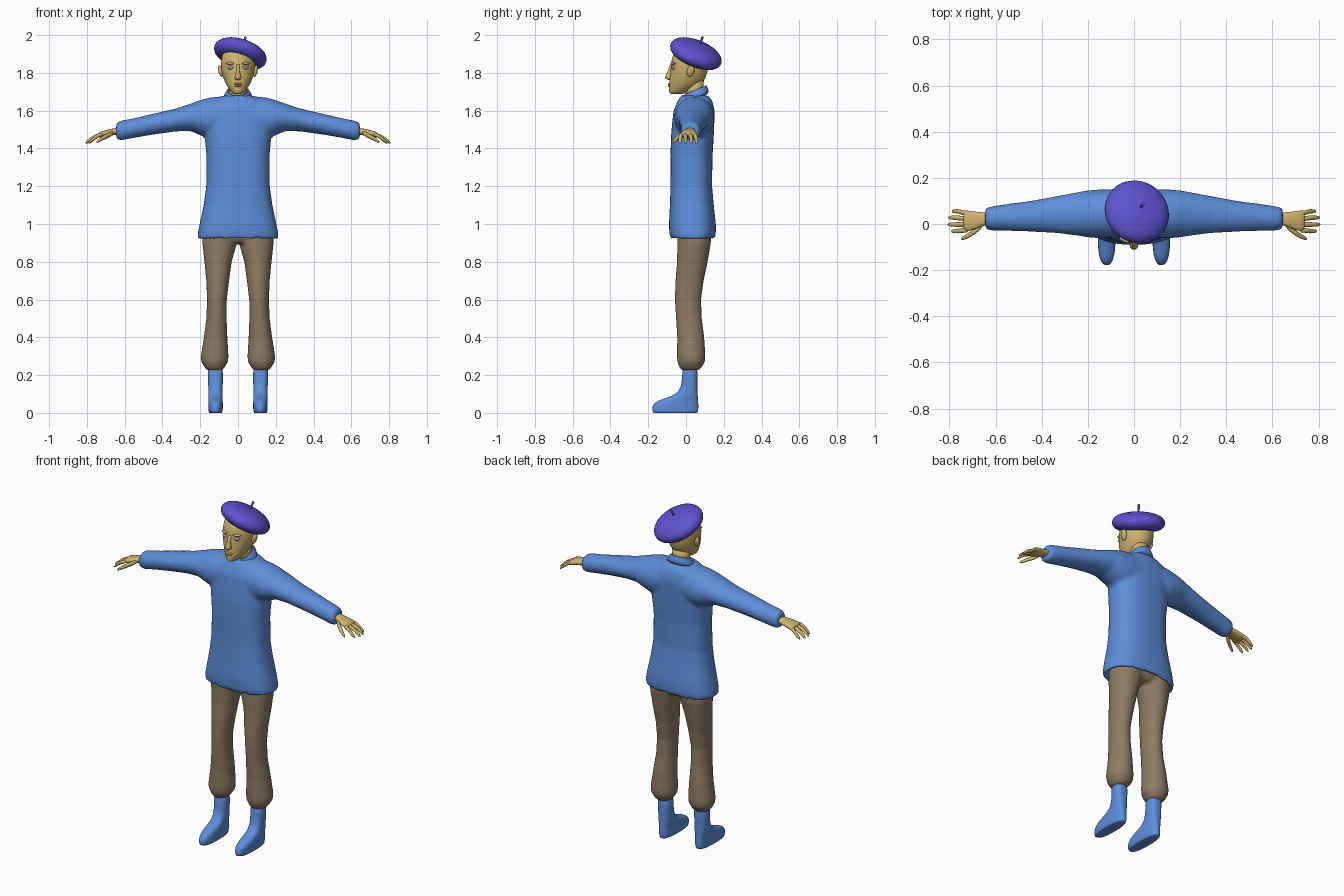
import bpy, bmesh, math
from mathutils import Matrix, Vector


def material(name, rgb):
    m = bpy.data.materials.new(name)
    m.diffuse_color = (*rgb, 1)
    return m


BLUE = material("knit blue", (0.11, 0.27, 0.70))
BROWN = material("trouser brown", (0.27, 0.20, 0.125))
SKIN = material("skin tan", (0.62, 0.45, 0.15))
VIOLET = material("hat violet", (0.11, 0.085, 0.62))
EYE = material("eye grey blue", (0.26, 0.32, 0.56))


def loft(bm, rings, axis="z", n=2.0, sides=32, tilt=0.0):
    """Closed skin through superellipse rings (position, a0, a1, b0, b1)."""
    loops = []
    for ring in rings:
        t, a0, a1, b0, b1 = ring
        loop = []
        for i in range(sides):
            ang = 2 * math.pi * i / sides
            c, s = math.cos(ang), math.sin(ang)
            a = (a0 + a1) / 2 + (a1 - a0) / 2 * math.copysign(abs(c) ** (2 / n), c)
            b = (b0 + b1) / 2 + (b1 - b0) / 2 * math.copysign(abs(s) ** (2 / n), s)
            co = (a, b, t + tilt * (b - 0.04)) if axis == "z" else (t, a, b)
            loop.append(bm.verts.new(co))
        loops.append(loop)
    for p, q in zip(loops, loops[1:]):
        for i in range(sides):
            j = (i + 1) % sides
            bm.faces.new((p[i], p[j], q[j], q[i]))
    bm.faces.new(loops[0][::-1])
    bm.faces.new(loops[-1])


def sym(z, x, y0, y1):
    return (z, -x, x, y0, y1)


def ball(bm, centre, size, rot=Matrix()):
    bmesh.ops.create_uvsphere(bm, u_segments=20, v_segments=12, radius=1,
                              matrix=Matrix.Translation(centre) @ rot @ Matrix.Diagonal((*size, 1)))


def finish(name, bm, mat, mirror=False, subdiv=0, voxel=0, smooth=4):
    bmesh.ops.recalc_face_normals(bm, faces=bm.faces)
    me = bpy.data.meshes.new(name)
    bm.to_mesh(me)
    bm.free()
    me.materials.append(mat)
    for p in me.polygons:
        p.use_smooth = True
    ob = bpy.data.objects.new(name, me)
    bpy.context.collection.objects.link(ob)
    if voxel:
        r = ob.modifiers.new("blend", "REMESH")
        r.mode = "VOXEL"
        r.voxel_size = voxel
        r.use_smooth_shade = True
        s = ob.modifiers.new("soften", "SMOOTH")
        s.factor = 0.5
        s.iterations = smooth
    if mirror:
        ob.modifiers.new("mirror", "MIRROR")
    if subdiv:
        u = ob.modifiers.new("subdivide", "SUBSURF")
        u.levels = u.render_levels = subdiv
    return ob


# Sweater: hollow hem, body and one long loft through both sleeves
bm = bmesh.new()
loft(bm, [sym(0.965, 0.18, -0.06, 0.13), sym(0.925, 0.195, -0.07, 0.14),
          sym(0.922, 0.214, -0.082, 0.153), sym(0.95, 0.213, -0.088, 0.158),
          sym(1.0, 0.203, -0.09, 0.158), sym(1.1, 0.182, -0.085, 0.147),
          sym(1.2, 0.168, -0.082, 0.138), sym(1.35, 0.166, -0.082, 0.14),
          sym(1.45, 0.175, -0.08, 0.146), sym(1.53, 0.18, -0.074, 0.15),
          sym(1.6, 0.165, -0.066, 0.152), sym(1.65, 0.13, -0.045, 0.14),
          sym(1.68, 0.08, -0.025, 0.12)], n=2.5, sides=48)
half = [(0.08, -0.06, 0.15, 1.46, 1.676), (0.15, -0.062, 0.15, 1.45, 1.67),
        (0.2, -0.058, 0.146, 1.47, 1.656), (0.25, -0.05, 0.137, 1.492, 1.638),
        (0.33, -0.04, 0.122, 1.49, 1.611), (0.45, -0.033, 0.1, 1.473, 1.584),
        (0.55, -0.03, 0.087, 1.456, 1.56), (0.615, -0.029, 0.077, 1.443, 1.548),
        (0.637, -0.024, 0.072, 1.445, 1.54), (0.645, -0.015, 0.063, 1.455, 1.53)]
loft(bm, [(-r[0], *r[1:]) for r in half[::-1]] + half, axis="x")
finish("sweater", bm, BLUE, voxel=0.011)

# Collar: stands up at the back, dips under the chin
bm = bmesh.new()
loft(bm, [sym(1.65, 0.088, -0.035, 0.128), sym(1.68, 0.074, -0.032, 0.118),
          sym(1.70, 0.062, -0.029, 0.112), sym(1.708, 0.056, -0.025, 0.108),
          sym(1.703, 0.05, -0.018, 0.1), sym(1.67, 0.047, -0.012, 0.092)], tilt=0.42)
finish("collar", bm, BLUE, subdiv=1)

# Trousers: two puffed legs blended into a pelvis
bm = bmesh.new()
leg = [(0.225, 0.083, 0.162, -0.022, 0.065), (0.24, 0.072, 0.176, -0.035, 0.083),
       (0.27, 0.052, 0.195, -0.046, 0.1), (0.3, 0.05, 0.197, -0.048, 0.103),
       (0.4, 0.056, 0.181, -0.047, 0.097), (0.5, 0.06, 0.168, -0.053, 0.084),
       (0.6, 0.059, 0.164, -0.06, 0.08), (0.7, 0.047, 0.168, -0.056, 0.094),
       (0.8, 0.033, 0.178, -0.048, 0.115), (0.9, 0.005, 0.189, -0.046, 0.132),
       (0.98, -0.02, 0.185, -0.046, 0.135)]
loft(bm, leg)
loft(bm, [(z, -b, -a, c, d) for z, a, b, c, d in leg])
loft(bm, [sym(0.9, 0.08, -0.03, 0.11), sym(0.93, 0.17, -0.045, 0.13),
          sym(1.02, 0.16, -0.045, 0.125)])
finish("trousers", bm, BROWN, voxel=0.01)

# Boots
bm = bmesh.new()
loft(bm, [(0.0, 0.09, 0.148, -0.165, 0.055), (0.0, 0.083, 0.155, -0.175, 0.062),
          (0.02, 0.08, 0.157, -0.181, 0.066), (0.045, 0.08, 0.157, -0.177, 0.066),
          (0.065, 0.081, 0.157, -0.15, 0.064), (0.08, 0.081, 0.157, -0.1, 0.063),
          (0.1, 0.081, 0.157, -0.052, 0.062), (0.13, 0.081, 0.157, -0.028, 0.06),
          (0.18, 0.08, 0.159, -0.02, 0.06), (0.26, 0.079, 0.162, -0.02, 0.064)], n=2.5)
finish("boots", bm, BLUE, mirror=True, subdiv=1)

# Hands: palm, four fingers and a thumb
bm = bmesh.new()
loft(bm, [(0.61, 0.0, 0.05, 1.475, 1.512), (0.65, -0.006, 0.05, 1.472, 1.508),
          (0.69, -0.025, 0.054, 1.465, 1.5), (0.725, -0.033, 0.06, 1.457, 1.49),
          (0.742, -0.03, 0.058, 1.458, 1.483)], axis="x", n=2.4, sides=20)


def finger(points):
    loft(bm, [(x, y - r, y + r, z - r, z + r) for x, y, z, r in points], axis="x", sides=10)


for y, tip in ((-0.027, 0.793), (-0.002, 0.808), (0.024, 0.806), (0.048, 0.79)):
    end = y * 1.15
    finger([(0.715, y, 1.474, 0.011), (0.745, y, 1.468, 0.0115), (tip - 0.035, end, 1.456, 0.0105),
            (tip - 0.008, end, 1.435, 0.009), (tip, end, 1.427, 0.004)])
finger([(0.655, -0.004, 1.485, 0.012), (0.69, -0.032, 1.468, 0.015), (0.72, -0.052, 1.452, 0.012),
        (0.742, -0.062, 1.438, 0.009), (0.75, -0.065, 1.433, 0.004)])
finish("hands", bm, SKIN, mirror=True, subdiv=1)

# Neck
bm = bmesh.new()
loft(bm, [sym(1.64, 0.047, -0.005, 0.09), sym(1.78, 0.05, 0.0, 0.095)], sides=24)
finish("neck", bm, SKIN)

# Head with narrow jaw
bm = bmesh.new()
loft(bm, [sym(1.688, 0.016, -0.08, -0.025), sym(1.692, 0.028, -0.089, 0.0),
          sym(1.71, 0.044, -0.091, 0.035), sym(1.735, 0.062, -0.09, 0.075),
          sym(1.765, 0.075, -0.088, 0.1), sym(1.8, 0.087, -0.083, 0.115),
          sym(1.85, 0.092, -0.08, 0.12), sym(1.89, 0.088, -0.072, 0.115),
          sym(1.92, 0.072, -0.052, 0.095), sym(1.938, 0.04, -0.02, 0.06)])
finish("head", bm, SKIN, subdiv=1)

# Nose, lips and brows
bm = bmesh.new()
loft(bm, [sym(1.763, 0.012, -0.096, -0.07), sym(1.773, 0.019, -0.112, -0.07),
          sym(1.785, 0.015, -0.108, -0.07), sym(1.81, 0.009, -0.097, -0.07),
          sym(1.845, 0.009, -0.084, -0.07)], sides=16)
ball(bm, (0, -0.087, 1.741), (0.023, 0.009, 0.006))
ball(bm, (0, -0.087, 1.731), (0.019, 0.009, 0.006))
for side in (-1, 1):
    ball(bm, (side * 0.042, -0.069, 1.85), (0.024, 0.009, 0.007),
         Matrix.Rotation(side * 0.45, 4, "Z"))
finish("face_features", bm, SKIN)

# Ears
bm = bmesh.new()
ball(bm, (0.092, 0.025, 1.81), (0.012, 0.019, 0.032),
     Matrix.Rotation(-0.2, 4, "X") @ Matrix.Rotation(0.2, 4, "Y"))
finish("ears", bm, SKIN, mirror=True)

# Eyes
bm = bmesh.new()
ball(bm, (0.039, -0.066, 1.828), (0.018, 0.011, 0.010), Matrix.Rotation(0.35, 4, "Z"))
finish("eyes", bm, EYE, mirror=True)

# Beret: puffed disc tipped back and to one side, with a short stalk
bm = bmesh.new()
profile = [(0.07, -0.03), (0.088, -0.046), (0.125, -0.036), (0.147, -0.01), (0.143, 0.02),
           (0.115, 0.045), (0.06, 0.06), (0.01, 0.063)]
loft(bm, [(h, -r, r, -r, r) for r, h in profile], sides=40)
loft(bm, [(h, -r, r, -r, r) for h, r in ((0.055, 0.007), (0.075, 0.005), (0.1, 0.008), (0.103, 0.006))],
     sides=10)
normal = Vector((0.28, 0.36, 0.89)).normalized()
bm.transform(Matrix.Translation((0.012, 0.052, 1.9)) @ normal.to_track_quat("Z", "Y").to_matrix().to_4x4())
finish("beret", bm, VIOLET, subdiv=1)
